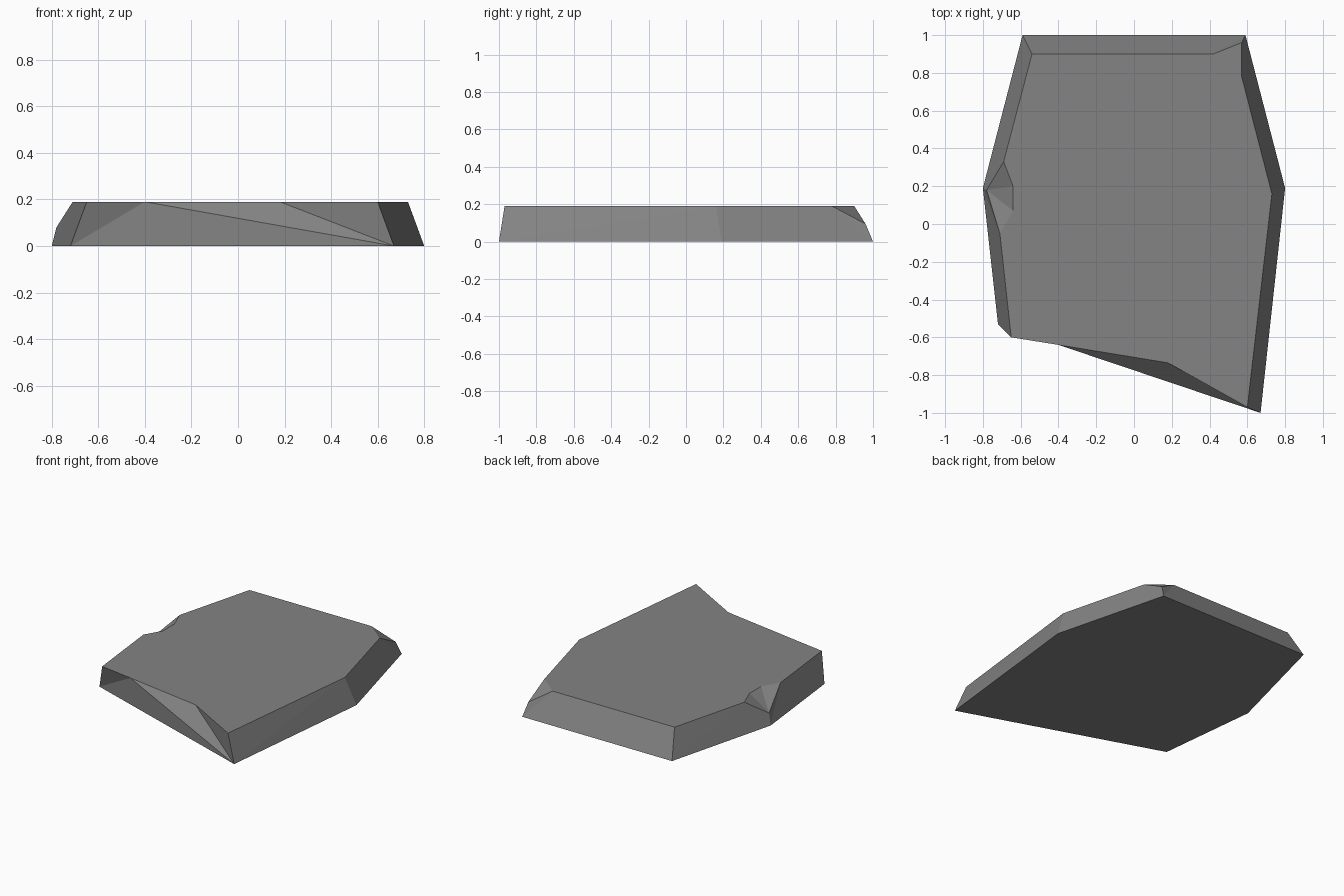
import bpy, bmesh

if "Cube" in bpy.data.objects:
    bpy.data.objects.remove(bpy.data.objects["Cube"])

H = 0.19  # slab thickness

# Outline on the ground and outline of the top surface (counter-clockwise)
base = [(-.59, 1), (-.80, .19), (-.72, -.53), (.67, -1), (.80, .19), (.59, 1)]
top = [(-.54, .90), (-.69, .33), (-.64, .20), (-.64, .07), (-.71, -.05), (-.65, -.60),
       (-.40, -.64), (.18, -.735), (.60, -.97), (.73, .16), (.57, .78), (.42, .90)]

bm = bmesh.new()
b = [bm.verts.new((x, y, 0)) for x, y in base]
t = [bm.verts.new((x, y, H)) for x, y in top]
left = bm.verts.new((-.78, .18, .08))    # low point of the left chip
right = bm.verts.new((.57, .96, .095))   # low point of the back right chip

faces = [
    b, t,
    # slanted sides
    (b[0], b[1], left, t[1], t[0]),
    (b[1], b[2], t[5], t[4], left),
    (b[3], b[4], t[9], t[8]),
    (b[4], b[5], right, t[10], t[9]),
    (b[5], b[0], t[0], t[11], right),
    # broken front side, with its hollow
    (b[2], t[6], t[5]), (b[2], b[3], t[6]), (b[3], t[7], t[6]), (b[3], t[8], t[7]),
    # back right chip
    (right, t[11], t[10]),
]
# left chip: a fan from its low point
faces += [(left, t[i + 1], t[i]) for i in (1, 2, 3)]
for f in faces:
    bm.faces.new(f)
bmesh.ops.triangulate(bm, faces=[f for f in bm.faces if len(f.verts) > 3])
bmesh.ops.recalc_face_normals(bm, faces=bm.faces)

mesh = bpy.data.meshes.new("stone_slab")
bm.to_mesh(mesh)
bm.free()

stone = bpy.data.materials.new("grey stone")
stone.diffuse_color = (.23, .23, .23, 1)
stone.use_nodes = True
stone.node_tree.nodes["Principled BSDF"].inputs["Base Color"].default_value = stone.diffuse_color
mesh.materials.append(stone)
slab = bpy.data.objects.new("stone_slab", mesh)
bpy.context.collection.objects.link(slab)
